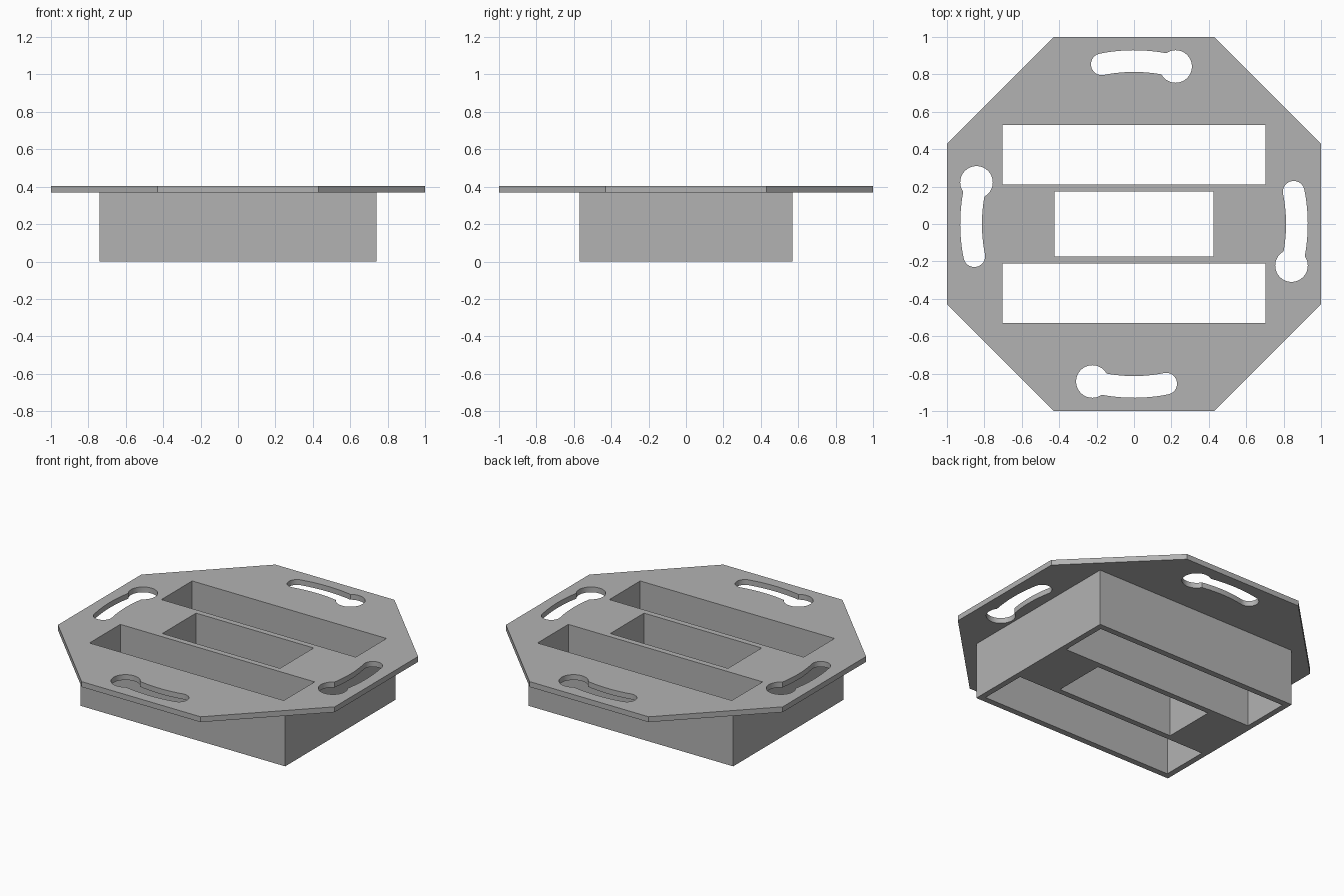
import bpy
from math import sin, cos, acos, pi, radians, hypot, atan2

cube = bpy.data.objects.get("Cube")
if cube:
    bpy.data.objects.remove(cube, do_unlink=True)

grey = bpy.data.materials.new("plain grey")
grey.use_nodes = True
colour = (0.45, 0.45, 0.45, 1)
grey.diffuse_color = colour
grey.node_tree.nodes["Principled BSDF"].inputs["Base Color"].default_value = colour

BLOCK_TOP, PLATE_TOP = 0.37, 0.405


def rect(hx, y0, y1):
    return [(-hx, y0), (hx, y0), (hx, y1), (-hx, y1)]


def arc(cx, cy, r, a0, a1, n):
    """Points round a centre; angles run clockwise from +y."""
    return [(cx + r * sin(a0 + (a1 - a0) * i / n),
             cy + r * cos(a0 + (a1 - a0) * i / n)) for i in range(n + 1)]


def keyhole():
    """Curved slot with a round cap at one end and a wide hole at the other."""
    mid, half, big = 0.871, 0.058, 0.087
    start, end = radians(-11.4), radians(14.8)
    bx, by = mid * sin(end), mid * cos(end)

    def meet(r):
        return end - acos((r * r + mid * mid - big * big) / (2 * r * mid))

    outer, inner = mid + half, mid - half
    top = arc(0, 0, outer, start, meet(outer), 16)
    low = arc(0, 0, inner, meet(inner), start, 16)
    a0 = atan2(top[-1][0] - bx, top[-1][1] - by)
    a1 = atan2(low[0][0] - bx, low[0][1] - by)
    if a1 < a0:
        a1 += 2 * pi
    hole = arc(bx, by, big, a0, a1, 40)
    cap = arc(mid * sin(start), mid * cos(start), half, start + pi, start + 2 * pi, 20)
    return top + hole[1:-1] + low + cap[1:-1]


def turned(points, quarter):
    for _ in range(quarter):
        points = [(y, -x) for x, y in points]
    return points


def slab(name, loops, z0, z1):
    """Flat outline with holes, extruded from z0 to z1."""
    curve = bpy.data.curves.new(name + " outline", "CURVE")
    curve.dimensions = "2D"
    curve.fill_mode = "BOTH"
    curve.extrude = (z1 - z0) / 2
    for loop in loops:
        spline = curve.splines.new("POLY")
        spline.points.add(len(loop) - 1)
        for p, (x, y) in zip(spline.points, loop):
            p.co = (x, y, 0, 1)
        spline.use_cyclic_u = True
    obj = bpy.data.objects.new(name, curve)
    obj.location.z = (z0 + z1) / 2
    bpy.context.collection.objects.link(obj)
    bpy.ops.object.select_all(action="DESELECT")
    obj.select_set(True)
    bpy.context.view_layer.objects.active = obj
    bpy.ops.object.convert(target="MESH")
    obj = bpy.context.object
    obj.name = name
    # Weld the caps to the walls, then smooth only the round walls
    bpy.ops.object.mode_set(mode="EDIT")
    bpy.ops.mesh.select_all(action="SELECT")
    bpy.ops.mesh.remove_doubles(threshold=0.0001)
    bpy.ops.mesh.normals_make_consistent(inside=False)
    bpy.ops.object.mode_set(mode="OBJECT")
    bpy.ops.object.shade_smooth_by_angle(angle=radians(30))
    obj.data.materials.clear()
    obj.data.materials.append(grey)
    return obj


# Rectangular openings running through both parts
openings = [rect(0.702, 0.212, 0.53), rect(0.702, -0.53, -0.212),
            rect(0.425, -0.174, 0.174)]

# Block below
slab("base_block", [rect(0.74, -0.57, 0.57)] + openings, 0, BLOCK_TOP)

# Eight-sided plate with four keyhole slots
c = 0.43
octagon = [p for q in range(4) for p in turned([(-c, 1), (c, 1)], q)]
slots = [turned(keyhole(), q) for q in range(4)]
slab("mounting_plate", [octagon] + openings + slots, BLOCK_TOP, PLATE_TOP)
